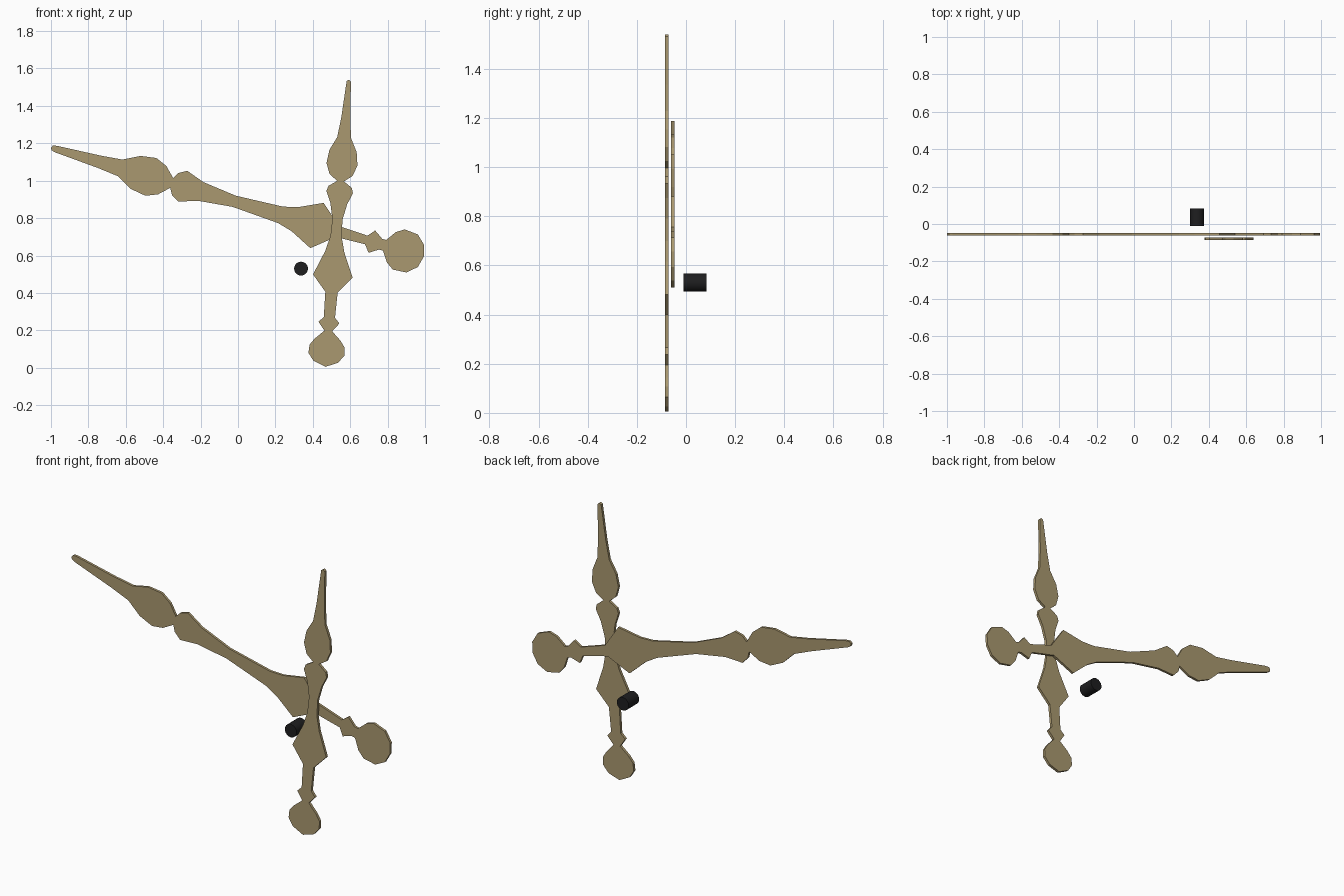
import bpy, bmesh
from mathutils import Vector

cube = bpy.data.objects.get("Cube")
if cube:
    bpy.data.objects.remove(cube, do_unlink=True)


def material(name, rgb):
    mat = bpy.data.materials.new(name)
    mat.use_nodes = True
    color = (*rgb, 1)
    mat.diffuse_color = color
    mat.node_tree.nodes["Principled BSDF"].inputs["Base Color"].default_value = color
    return mat


brass = material("antique brass", (0.40, 0.315, 0.16))
black = material("black", (0.013, 0.013, 0.014))


def clock_hand(name, tail, tip, profile, front, back):
    """Flat plate, mirrored about the tail-to-tip axis.
    The profile lists (distance from tail, half width)."""
    start = Vector((tail[0], front, tail[1]))
    along = (Vector((tip[0], front, tip[1])) - start)
    length = along.length
    along.normalize()
    side = Vector((-along.z, 0, along.x))

    outline = [start + along * t + side * w for t, w in profile]
    mirrored = [start + along * t - side * w for t, w in reversed(profile)]
    points = [start] + outline + [start + along * length] + mirrored

    bm = bmesh.new()
    face = bm.faces.new([bm.verts.new(p) for p in points])
    extruded = bmesh.ops.extrude_face_region(bm, geom=[face])
    moved = [v for v in extruded["geom"] if isinstance(v, bmesh.types.BMVert)]
    bmesh.ops.translate(bm, verts=moved, vec=(0, back - front, 0))
    bmesh.ops.recalc_face_normals(bm, faces=bm.faces)
    mesh = bpy.data.meshes.new(name)
    bm.to_mesh(mesh)
    bm.free()
    mesh.materials.append(brass)
    obj = bpy.data.objects.new(name, mesh)
    bpy.context.collection.objects.link(obj)
    return obj


# Short hand: round counterweight, collar, diamond, waist, leaf and point
hour_profile = [
    (.027, .066), (.067, .096), (.111, .094), (.145, .07), (.192, .021),
    (.237, .056), (.265, .03), (.4, .033), (.487, .106), (.618, .051),
    (.7, .03), (.791, .027), (.875, .045), (.937, .071), (.965, .063),
    (.996, .018), (1.029, .062), (1.087, .083), (1.158, .073),
    (1.23, .037), (1.338, .024), (1.509, .013), (1.532, .011)]
clock_hand("hour_hand", (.467, .005), (.593, 1.54), hour_profile, -.086, -.071)

# Long hand: same ornament on a longer blade, lying behind the short one
minute_profile = [
    (.015, .061), (.064, .106), (.139, .112), (.18, .085), (.218, .03),
    (.24, .03), (.289, .062), (.32, .024), (.48, .03), (.595, .126),
    (.717, .067), (.797, .046), (1.056, .031), (1.243, .052),
    (1.343, .086), (1.385, .061), (1.404, .027), (1.457, .079),
    (1.52, .105), (1.605, .092), (1.692, .046), (1.805, .034),
    (2.05, .018), (2.07, .013)]
clock_hand("minute_hand", (.993, .593), (-1, 1.177), minute_profile, -.061, -.047)

# Spindle behind the hands
bpy.ops.mesh.primitive_cylinder_add(
    vertices=24, radius=.037, depth=.094,
    location=(.337, .037, .53), rotation=(1.5708, 0, 0))
spindle = bpy.context.object
spindle.name = "spindle"
spindle.data.materials.append(black)
bpy.ops.object.shade_smooth_by_angle()
